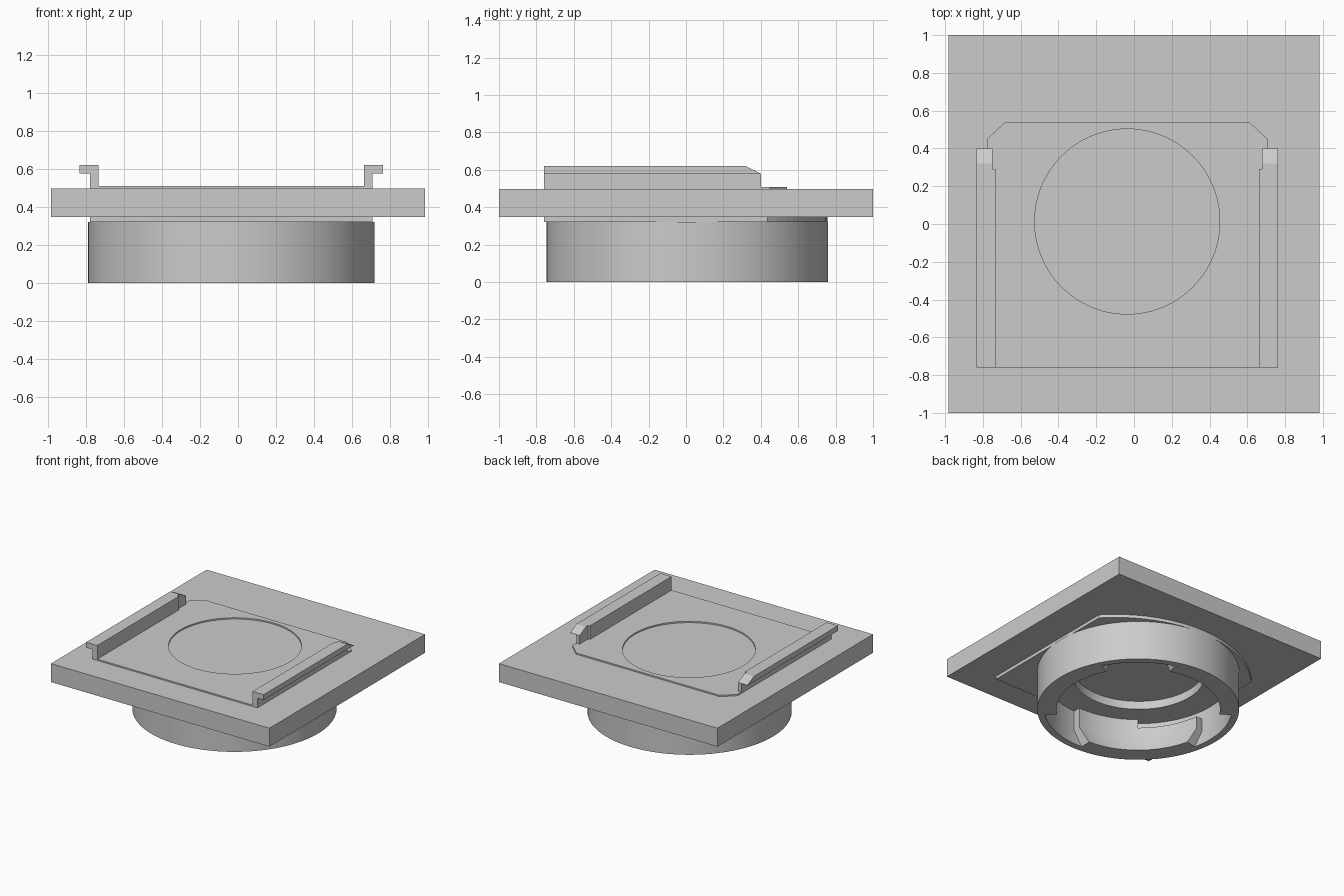
import bpy, bmesh, math

if "Cube" in bpy.data.objects:
    bpy.data.objects.remove(bpy.data.objects["Cube"])

CX = -0.036   # shared centre line of mount and rails
CY = 0.006

grey = bpy.data.materials.new("plain grey")
grey.diffuse_color = (0.6, 0.6, 0.6, 1)
grey.use_nodes = True
grey.node_tree.nodes["Principled BSDF"].inputs["Base Color"].default_value = grey.diffuse_color


def finish(name, bm, smooth=False):
    bmesh.ops.recalc_face_normals(bm, faces=bm.faces)
    me = bpy.data.meshes.new(name)
    bm.to_mesh(me)
    bm.free()
    me.materials.append(grey)
    ob = bpy.data.objects.new(name, me)
    bpy.context.collection.objects.link(ob)
    bpy.context.view_layer.objects.active = ob
    if smooth:
        bpy.ops.object.select_all(action='DESELECT')
        ob.select_set(True)
        bpy.ops.object.shade_smooth_by_angle(angle=math.radians(30))
    return ob


def prism(name, pts, z0, z1):
    """Outline in x, y extruded from z0 to z1."""
    bm = bmesh.new()
    f = bm.faces.new([bm.verts.new((x, y, z0)) for x, y in pts])
    r = bmesh.ops.extrude_face_region(bm, geom=[f])
    top = [v for v in r["geom"] if isinstance(v, bmesh.types.BMVert)]
    bmesh.ops.translate(bm, verts=top, vec=(0, 0, z1 - z0))
    return finish(name, bm)


def circle(r, cy, n=96):
    return [(CX + r * math.cos(2 * math.pi * i / n),
             cy + r * math.sin(2 * math.pi * i / n)) for i in range(n)]


def sweep(name, profile, a0, a1, n, trim=0):
    """Closed (radius, z) profile swept around the mount axis, angles in degrees.
    trim shortens the far end at z = 0, which slopes the end face."""
    bm = bmesh.new()
    full = abs(a1 - a0) >= 360
    rows = []
    for i in range(n if full else n + 1):
        row = []
        for r, z in profile:
            a = math.radians(a0 + (a1 - a0 - (trim if z == 0 else 0)) * i / n)
            row.append(bm.verts.new((CX + r * math.cos(a), CY + r * math.sin(a), z)))
        rows.append(row)
    k = len(profile)
    for i in range(n):
        p, q = rows[i], rows[(i + 1) % len(rows)]
        for j in range(k):
            bm.faces.new((p[j], p[(j + 1) % k], q[(j + 1) % k], q[j]))
    if not full:
        bm.faces.new(rows[0])
        bm.faces.new(rows[-1])
    return finish(name, bm, True)


def cut(ob, z0, z1):
    """Round opening through the given heights."""
    cutter = prism("opening_cutter", circle(0.49, CY + 0.007), z0, z1)
    cutter.hide_render = True
    m = ob.modifiers.new("opening", 'BOOLEAN')
    m.operation = 'DIFFERENCE'
    m.solver = 'EXACT'
    m.object = cutter
    bpy.context.view_layer.objects.active = ob
    bpy.ops.object.modifier_apply(modifier=m.name)
    bpy.data.objects.remove(cutter)


# Main slab
prism("base_slab", [(-0.983, -1), (0.983, -1), (0.983, 1), (-0.983, 1)], 0.348, 0.498)

# Thin top plate with clipped rear corners and a round opening
top = prism("top_plate", [(-0.779, -0.76), (0.707, -0.76), (0.707, 0.45),
                          (0.61, 0.54), (-0.68, 0.54), (-0.779, 0.45)], 0.498, 0.509)
cut(top, 0.45, 0.6)

# Lower plate with a bowed rear edge
R = 1.02
half = math.asin(0.743 / R)
arc = [(CX + R * math.sin(half * (1 - i / 12)),
        0.757 - R + R * math.cos(half * (1 - i / 12))) for i in range(25)]
low = prism("lower_plate", [(-0.779, -0.76), (0.707, -0.76)] + arc, 0.322, 0.348)
cut(low, 0.2, 0.42)

# Mount ring with an inner ceiling around the opening
sweep("mount_ring", [(0.753, 0), (0.753, 0.322), (0.70, 0.322), (0.70, 0)], 0, 360, 120)
ceiling = prism("mount_ceiling", circle(0.70, CY, 120), 0.28, 0.322)
cut(ceiling, 0.2, 0.42)

# Three inner tabs: one half reaches the ceiling, the other leaves a locking slot
for i in range(3):
    c = 110 + 120 * i
    for side, z in ((1, 0.28), (-1, 0.21)):
        sweep("mount_tab", [(0.70, 0), (0.70, 0.11), (0.70, z),
                            (0.64, z), (0.64, 0.11), (0.61, 0)],
              c, c + side * 43, 14, side * 6)


# Two L-shaped side rails, mirrored about the centre line
def rail(side):
    def section(inner, y, top_z):
        pts = [(inner, 0.498), (0.743, 0.498), (0.743, 0.577), (0.798, 0.577),
               (0.798, top_z), (inner, top_z)]
        return [(CX + side * x, y, z) for x, z in pts]

    def loft(name, sections):
        bm = bmesh.new()
        rows = [[bm.verts.new(p) for p in s] for s in sections]
        for p, q in zip(rows, rows[1:]):
            for j in range(6):
                k = (j + 1) % 6
                bm.faces.new((p[j], p[k], q[k], q[j]))
        bm.faces.new(rows[0])
        bm.faces.new(rows[-1])
        finish(name, bm)

    loft("side_rail", [section(0.698, -0.76, 0.62), section(0.698, 0.29, 0.62)])
    # Narrower rear tip with a sloped top
    loft("rail_tip", [section(0.713, 0.29, 0.62), section(0.713, 0.32, 0.62),
                      section(0.713, 0.40, 0.579)])


for s in (-1, 1):
    rail(s)
